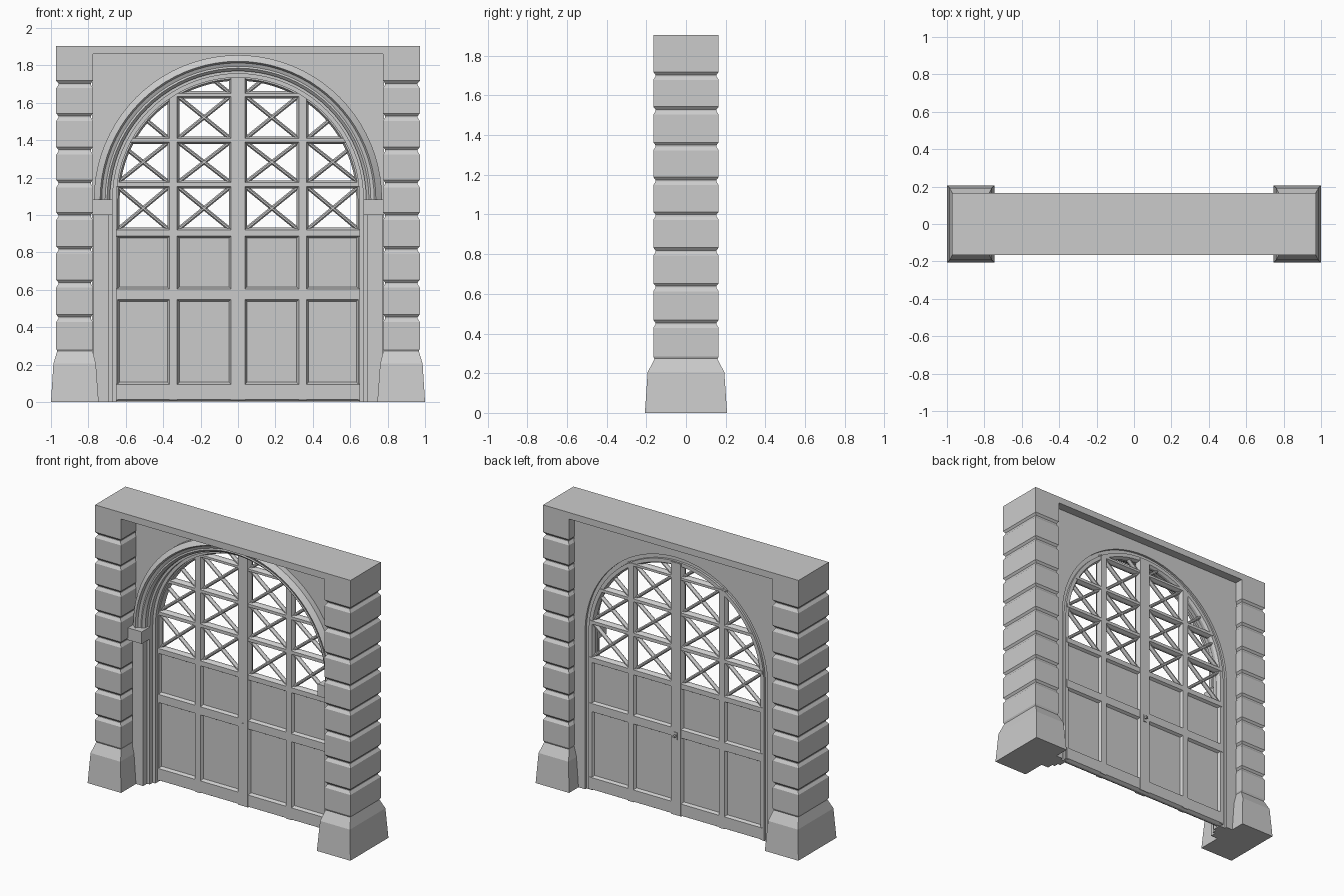
import bpy, bmesh, math
from mathutils import Vector

if "Cube" in bpy.data.objects:
    bpy.data.objects.remove(bpy.data.objects["Cube"])

ZC = 1.085          # springing height of the arch
R = 0.66            # clipping radius of the door leaves
N = 40              # arch segments


def finish(name, bm, smooth=False):
    bmesh.ops.recalc_face_normals(bm, faces=bm.faces)
    me = bpy.data.meshes.new(name)
    bm.to_mesh(me)
    bm.free()
    ob = bpy.data.objects.new(name, me)
    bpy.context.collection.objects.link(ob)
    if smooth:
        bpy.ops.object.select_all(action='DESELECT')
        bpy.context.view_layer.objects.active = ob
        ob.select_set(True)
        bpy.ops.object.shade_smooth_by_angle(angle=math.radians(25))
    return ob


def loft(bm, rings):
    vs = [[bm.verts.new(p) for p in r] for r in rings]
    n = len(vs[0])
    for a, b in zip(vs, vs[1:]):
        for i in range(n):
            j = (i + 1) % n
            bm.faces.new((a[i], a[j], b[j], b[i]))
    bm.faces.new(vs[0])
    bm.faces.new(vs[-1])


def rect(x0, x1, y0, y1, z):
    return [(x0, y0, z), (x1, y0, z), (x1, y1, z), (x0, y1, z)]


def add_box(bm, x0, x1, y0, y1, z0, z1):
    loft(bm, [rect(x0, x1, y0, y1, z0), rect(x0, x1, y0, y1, z1)])


def box(name, *dims):
    bm = bmesh.new()
    add_box(bm, *dims)
    return finish(name, bm)


def arch_path(r, z0):
    arc = [(-r * math.cos(math.pi * i / N), ZC + r * math.sin(math.pi * i / N))
           for i in range(N + 1)]
    return [(-r, z0)] + arc + [(r, z0)]


def arch_sweep(name, profile, z0):
    # profile is a closed list of (radius, y)
    paths = [(arch_path(r, z0), y) for r, y in profile]
    bm = bmesh.new()
    loft(bm, [[(p[k][0], y, p[k][1]) for p, y in paths] for k in range(N + 3)])
    return finish(name, bm, True)


def bar(bm, p, q, w, c, y0=0.055, y1=0.108):
    # chamfered door bar between two (x, z) points
    d = Vector((q[0] - p[0], q[1] - p[1])).normalized()
    n = Vector((-d.y, d.x))
    m = (y1 - y0) * 0.36
    sec = [(-w, y0), (w, y0), (w + c, y0 + m), (w + c, y1 - m),
           (w, y1), (-w, y1), (-w - c, y1 - m), (-w - c, y0 + m)]
    loft(bm, [[(e[0] + n.x * s, y, e[1] + n.y * s) for s, y in sec] for e in (p, q)])


def arch_top(x):
    return ZC + math.sqrt(R * R - x * x)


# Rusticated piers and their battered bases
grooves = [0.45, 0.635, 0.815, 0.995, 1.17, 1.345, 1.525, 1.70]
levels = [(0.26, 0.012), (0.285, 0)]
for g in grooves:
    levels += [(g - 0.022, 0), (g - 0.004, 0.012), (g + 0.004, 0.012), (g + 0.018, 0)]
levels.append((1.905, 0))
for s, side in ((-1, "left"), (1, "right")):
    bm = bmesh.new()
    loft(bm, [rect(s * (0.775 + i), s * (0.972 - i), -0.165 + i, 0.165 - i, z)
              for z, i in levels])
    finish(side + "_pier", bm)
    bm = bmesh.new()
    loft(bm, [rect(s * a, s * b, -h, h, z) for z, a, b, h in
              ((0, 0.745, 1.0, 0.207), (0.205, 0.76, 0.987, 0.193), (0.275, 0.778, 0.966, 0.157))])
    finish(side + "_pier_base", bm)
    # Pilaster and impost block carrying the arch moulding
    box(side + "_pilaster", s * 0.69, s * 0.772, -0.045, 0.02, 0, 1.01)
    box(side + "_impost", s * 0.67, s * 0.78, -0.09, 0.02, 1.0, 1.083)

# Lintel and wall with arched opening
box("lintel", -0.775, 0.775, -0.165, 0.165, 1.86, 1.905)
outline = arch_path(0.695, 0) + [(0.78, 0), (0.78, 1.865), (-0.78, 1.865), (-0.78, 0)]
bm = bmesh.new()
loft(bm, [[(x, y, z) for x, z in outline] for y in (0.0, 0.105)])
finish("arched_wall", bm)

# Arch moulding and stepped door frame
arch_sweep("arch_moulding", [(0.77, 0.01), (0.77, -0.04), (0.737, -0.065), (0.728, -0.05),
                             (0.71, -0.042), (0.70, -0.045), (0.685, -0.03), (0.685, 0.01)], 1.07)
arch_sweep("door_frame", [(0.65, 0.09), (0.65, 0.03), (0.67, 0.03), (0.67, -0.003),
                          (0.70, -0.003), (0.70, 0.09)], 0)
arch_sweep("door_edge_stile", [(0.633, 0.075), (0.643, 0.057), (0.668, 0.057),
                               (0.668, 0.106), (0.643, 0.106), (0.633, 0.09)], 0.01)

# Door stiles and rails
bm = bmesh.new()
bar(bm, (0, 0.01), (0, arch_top(0)), 0.037, 0.011, 0.053, 0.11)
for s in (-1, 1):
    bar(bm, (s * 0.346, 0.01), (s * 0.346, arch_top(0.346)), 0.021, 0.011)
finish("door_stiles", bm)
bm = bmesh.new()
for z, w in ((0.055, 0.04), (0.577, 0.028), (0.904, 0.017), (1.163, 0.011),
             (1.4, 0.01), (1.643, 0.008)):
    x = R if z < ZC else math.sqrt(R * R - (z - ZC) ** 2)
    bar(bm, (-x, z), (x, z), w, 0.011)
finish("door_rails", bm)
box("door_panels", -0.66, 0.66, 0.074, 0.09, 0.015, 0.9)

# Crossed glazing bars, clipped to the arch
bm = bmesh.new()
for z0, z1 in ((0.925, 1.147), (1.177, 1.388), (1.412, 1.632), (1.653, 1.87)):
    for x0, x1 in ((0.045, 0.318), (0.374, 0.64)):
        for s in (-1, 1):
            for za, zb in ((z0, z1), (z1, z0)):
                pts = [(s * (x0 + (x1 - x0) * t / 80), za + (zb - za) * t / 80)
                       for t in range(81)]
                pts = [p for p in pts if p[1] < ZC or math.hypot(p[0], p[1] - ZC) < R]
                if len(pts) > 4:
                    bar(bm, pts[0], pts[-1], 0.004, 0.007, 0.066, 0.098)
finish("cross_glazing_bars", bm)

# Small latch at the meeting stile
bm = bmesh.new()
add_box(bm, -0.006, 0.006, 0.049, 0.055, 0.53, 0.58)
add_box(bm, -0.012, 0.012, 0.108, 0.115, 0.53, 0.58)
add_box(bm, -0.007, 0.007, 0.113, 0.135, 0.55, 0.564)
finish("door_latch", bm)
